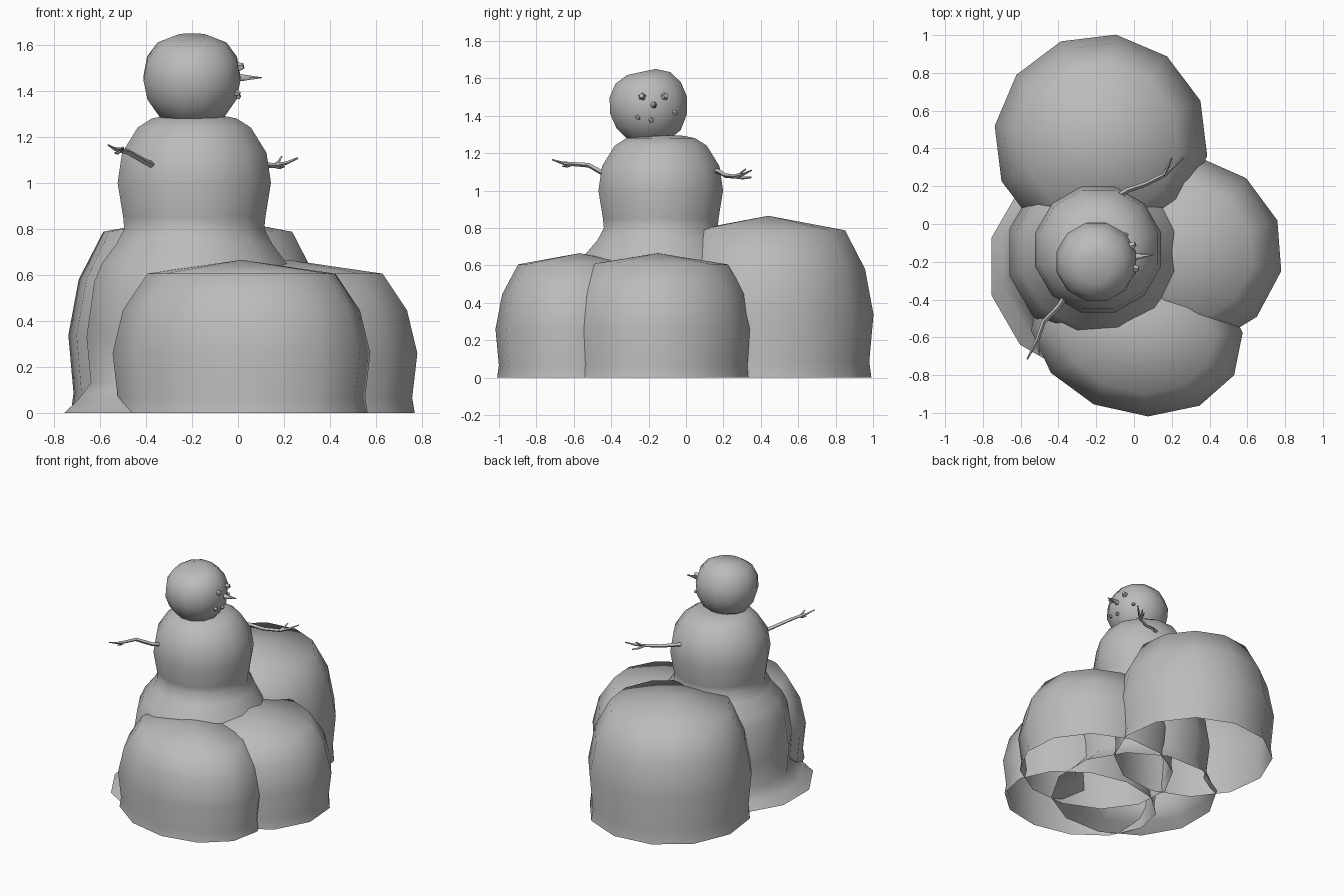
import bpy, bmesh, math
from mathutils import Matrix, Vector

cube = bpy.data.objects.get("Cube")
if cube:
    bpy.data.objects.remove(cube, do_unlink=True)

GREY = (0.5, 0.5, 0.5, 1.0)
snow = bpy.data.materials.new("snow grey")
snow.use_nodes = True
snow.diffuse_color = GREY
snow.node_tree.nodes["Principled BSDF"].inputs["Base Color"].default_value = GREY


def finish(bm, name, angle=60):
    bmesh.ops.recalc_face_normals(bm, faces=bm.faces)
    mesh = bpy.data.meshes.new(name)
    bm.to_mesh(mesh)
    bm.free()
    ob = bpy.data.objects.new(name, mesh)
    bpy.context.collection.objects.link(ob)
    mesh.materials.append(snow)
    bpy.ops.object.select_all(action="DESELECT")
    ob.select_set(True)
    bpy.context.view_layer.objects.active = ob
    bpy.ops.object.shade_smooth_by_angle(angle=math.radians(angle))
    return ob


def skin(bm, rings):
    """Bridge a list of equal vertex rings with quads."""
    for a, b in zip(rings, rings[1:]):
        for i in range(len(a)):
            j = (i + 1) % len(a)
            bm.faces.new((a[i], a[j], b[j], b[i]))


def lathe(name, centre, profile, apex=None, stretch=(1, 1), turn=15, tilt=0, sides=12):
    """Turn (radius, z, y shift) rings about a vertical axis; the bottom stays open."""
    bm = bmesh.new()
    spin = Matrix.Rotation(math.radians(tilt), 3, "Z")
    origin = Vector((*centre, 0))
    rings = []
    for r, z, *shift in profile:
        ring = []
        for i in range(sides):
            a = math.radians(turn) + math.tau * i / sides
            p = spin @ Vector((r * stretch[0] * math.cos(a), r * stretch[1] * math.sin(a), z))
            p.y += sum(shift)
            ring.append(bm.verts.new(origin + p))
        rings.append(ring)
    skin(bm, rings)
    top = rings[-1]
    if apex is None:
        bm.faces.new(top)
    else:
        tip = bm.verts.new(origin + Vector((0, 0, apex)))
        for i in range(sides):
            bm.faces.new((top[i], top[(i + 1) % sides], tip))
    return finish(bm, name)


def twig(name, points, r0, r1):
    """Tapered four-sided branch through the points."""
    bm = bmesh.new()
    pts = [Vector(p) for p in points]
    rings = []
    for k, p in enumerate(pts):
        d = (pts[min(k + 1, len(pts) - 1)] - pts[max(k - 1, 0)]).normalized()
        side = d.cross(Vector((0, 0, 1))).normalized()
        up = side.cross(d)
        r = r0 + (r1 - r0) * k / (len(pts) - 1)
        rings.append([bm.verts.new(p + r * (side * math.cos(a) + up * math.sin(a)))
                      for a in (math.tau * i / 4 for i in range(4))])
    skin(bm, rings)
    bm.faces.new(rings[0])
    bm.faces.new(rings[-1])
    return finish(bm, name)


# Snow mounds: one shared profile, scaled in plan and height
MOUND = [(0.98, 0), (0.96, 0.1), (1, 0.39), (0.92, 0.67), (0.73, 0.91)]


def mound(name, centre, radii, height, turn, tilt=0):
    lathe(name, centre, [(r, z * height) for r, z in MOUND], height, radii, turn, tilt)


mound("front_mound", (0.015, -0.57), (0.57, 0.44), 0.665, 17, -14)
mound("left_mound", (0.22, -0.15), (0.57, 0.52), 0.665, 19)
mound("back_mound", (-0.175, 0.44), (0.568, 0.568), 0.865, 22)

# Snow figure: flared foot, base and torso in one profile, then the tilted head
lathe("body", (-0.19, -0.135),
      [(0.585, 0, -0.09), (0.525, 0.055, -0.06), (0.465, 0.13, -0.02), (0.485, 0.33, -0.015),
       (0.45, 0.57, -0.015), (0.415, 0.65, -0.01), (0.35, 0.735), (0.315, 0.8),
       (0.32, 0.85), (0.345, 1.0), (0.325, 1.13), (0.255, 1.24), (0.19, 1.28), (0.11, 1.295)])
head = lathe("head", (0, 0),
             [(0.085, -0.195), (0.145, -0.165), (0.2, -0.085), (0.218, 0.0),
              (0.202, 0.085), (0.155, 0.15), (0.08, 0.183)])
head.location = (-0.2, -0.2, 1.455)
head.rotation_euler.x = math.radians(12)

# Face
bm = bmesh.new()
bmesh.ops.create_cone(bm, cap_ends=True, segments=6, radius1=0.022, radius2=0.002, depth=0.12)
nose = finish(bm, "nose", 70)
nose.rotation_euler = (0, math.radians(90), math.radians(6))
nose.location = (0.045, -0.168, 1.457)


def pebble(name, y, z, size):
    """Small pointed stone set on the head surface."""
    d = Vector((0, y + 0.2, z - 1.455))
    x = -0.2 + math.sqrt(0.212 ** 2 - d.length_squared)
    bm = bmesh.new()
    bmesh.ops.create_cone(bm, cap_ends=True, segments=5, radius1=size,
                          radius2=size * 0.5, depth=size * 1.6)
    ob = finish(bm, name, 20)
    ob.location = (x, y, z)
    ob.rotation_euler = Vector((x + 0.2, d.y, d.z)).to_track_quat("Z", "Y").to_euler()


for side, y in (("right", -0.235), ("left", -0.115)):
    pebble(side + "_eye", y, 1.503, 0.027)
for i, (y, z) in enumerate(((-0.257, 1.39), (-0.185, 1.376), (-0.06, 1.415))):
    pebble("mouth_stone_%d" % (i + 1), y, z, 0.019)

# Twig arms with forked fingers
ARMS = {
    "right": ([(-0.35, -0.36, 1.07), (-0.4, -0.44, 1.09), (-0.48, -0.52, 1.135), (-0.51, -0.61, 1.142)],
              [(-0.565, -0.715, 1.165), (-0.535, -0.66, 1.13), (-0.5, -0.69, 1.155)]),
    "left": ([(-0.1, 0.14, 1.11), (-0.03, 0.18, 1.1), (0.06, 0.21, 1.08), (0.16, 0.26, 1.075)],
             [(0.26, 0.35, 1.108), (0.2, 0.35, 1.07), (0.19, 0.32, 1.115)]),
}
for side, (path, tips) in ARMS.items():
    twig(side + "_arm", path, 0.015, 0.011)
    base = Vector(path[-1])
    for i, tip in enumerate(tips):
        tip = Vector(tip)
        bend = base.lerp(tip, 0.5) + Vector((0, 0, -0.006))
        twig("%s_finger_%d" % (side, i + 1), [base, bend, tip], 0.011, 0.004)
